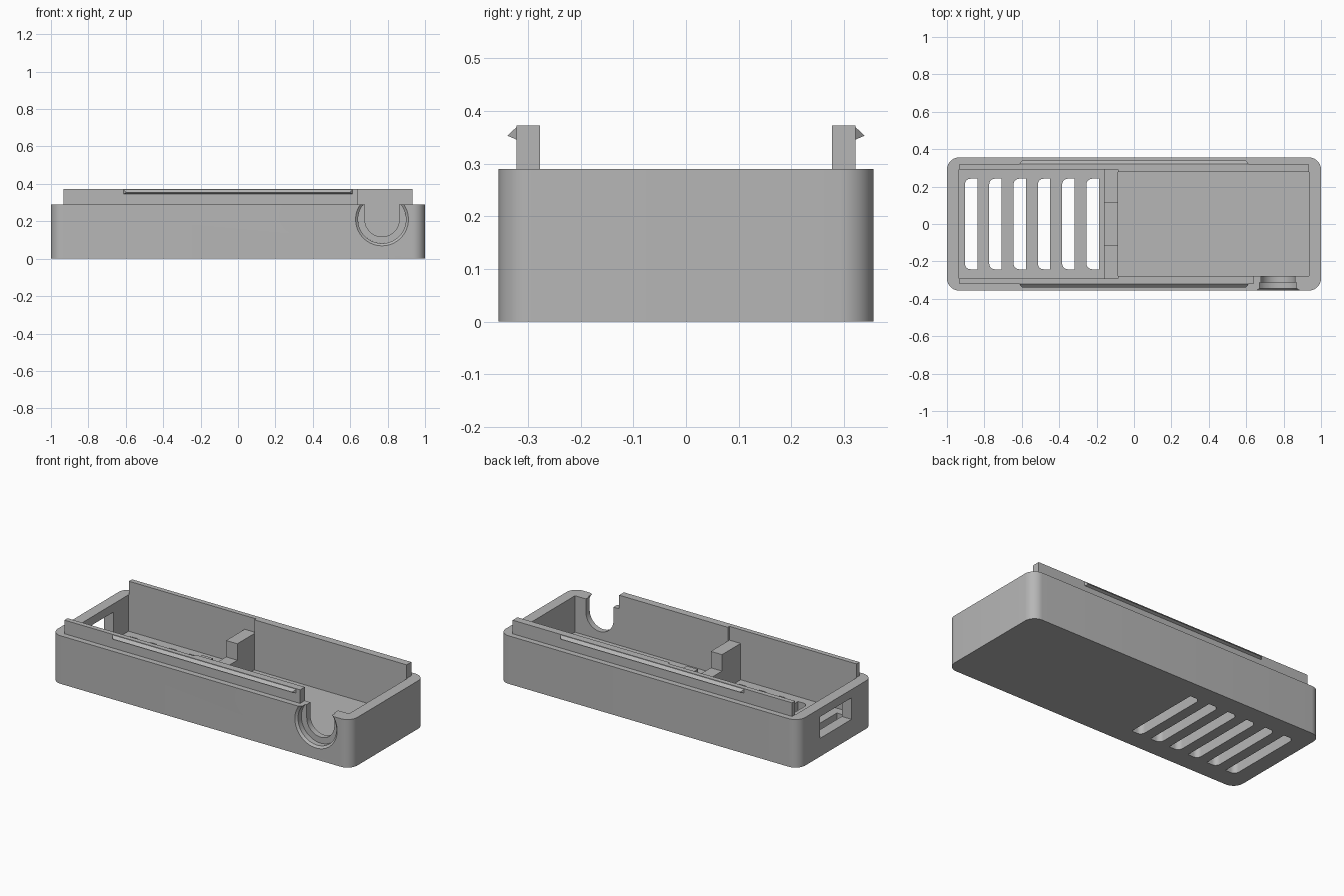
import bpy, bmesh, math
from mathutils import Matrix

cube = bpy.data.objects.get("Cube")
if cube:
    bpy.data.objects.remove(cube, do_unlink=True)

grey = bpy.data.materials.new("plastic_grey")
grey.use_nodes = True
COLOUR = (0.47, 0.47, 0.47, 1)
grey.diffuse_color = COLOUR
grey.node_tree.nodes["Principled BSDF"].inputs["Base Color"].default_value = COLOUR


def finish(name, bm):
    bmesh.ops.recalc_face_normals(bm, faces=bm.faces)
    mesh = bpy.data.meshes.new(name)
    bm.to_mesh(mesh)
    bm.free()
    mesh.materials.append(grey)
    obj = bpy.data.objects.new(name, mesh)
    bpy.context.scene.collection.objects.link(obj)
    return obj


def box(name, x, y, z, radius=0, rounded=lambda edge: True):
    """Box from (low, high) spans, with optional rounded upright edges."""
    bm = bmesh.new()
    bmesh.ops.create_cube(bm, size=1)
    for v in bm.verts:
        v.co = [span[1] if c > 0 else span[0] for c, span in zip(v.co, (x, y, z))]
    if radius:
        upright = [e for e in bm.edges
                   if abs(e.verts[0].co.z - e.verts[1].co.z) > 0.001 and rounded(e)]
        bmesh.ops.bevel(bm, geom=upright, offset=radius, segments=10,
                        profile=0.5, affect='EDGES')
    return finish(name, bm)


def round_cutter(x, z, y, r_back, r_front):
    """Cylinder or cone running along y."""
    bm = bmesh.new()
    place = Matrix.Translation((x, sum(y) / 2, z)) @ Matrix.Rotation(math.pi / 2, 4, 'X')
    bmesh.ops.create_cone(bm, cap_ends=True, segments=64, radius1=r_back,
                          radius2=r_front, depth=y[1] - y[0], matrix=place)
    return finish("cutter", bm)


def combine(target, tool, operation='DIFFERENCE'):
    mod = target.modifiers.new("combine", 'BOOLEAN')
    mod.operation, mod.solver, mod.object = operation, 'EXACT', tool
    bpy.context.view_layer.objects.active = target
    bpy.ops.object.modifier_apply(modifier=mod.name)
    bpy.data.objects.remove(tool, do_unlink=True)


# Tray shell with raised lips along both long walls
tray = box("tray", (-1, 1), (-0.356, 0.356), (0, 0.29), 0.065)
combine(tray, box("lip", (-0.933, 0.932), (0.27, 0.322), (0.2, 0.372)), 'UNION')
combine(tray, box("lip", (-0.933, 0.64), (-0.322, -0.27), (0.2, 0.372)), 'UNION')

# Cavity, slightly wider in the vented half
FLOOR = 0.07
combine(tray, box("cutter", (-0.1, 0.935), (-0.277, 0.277), (FLOOR, 1)))
combine(tray, box("cutter", (-0.935, -0.085), (-0.2925, 0.2925), (FLOOR, 1)))

# Vent slots, rounded on the outer side
for i in range(6):
    x = -0.904 + 0.13 * i
    combine(tray, box("cutter", (x, x + 0.066), (-0.242, 0.242), (-0.1, 0.15), 0.03,
                      lambda e, x=x: e.verts[0].co.x < x + 0.01))

# Connector port in the end wall
combine(tray, box("cutter", (-1.1, -0.9), (-0.15, 0.15), (0.11, 0.24)))

# Cable notch: U cut through the wall, round recess and flared rim
NX, NZ = 0.77, 0.21
combine(tray, round_cutter(NX, NZ, (-0.4, -0.2), 0.092, 0.092))
combine(tray, box("cutter", (NX - 0.092, NX + 0.092), (-0.4, -0.2), (NZ, 0.5)))
combine(tray, round_cutter(NX, NZ, (-0.4, -0.313), 0.128, 0.128))
combine(tray, round_cutter(NX, NZ, (-0.36, -0.34), 0.122, 0.146))

# Divider: low sill between two tall posts
DIVIDER_X = (-0.16, -0.085)
box("divider_sill", DIVIDER_X, (-0.12, 0.12), (0.06, 0.19))
for side, name in ((1, "back_post"), (-1, "front_post")):
    box(name, DIVIDER_X, sorted((side * 0.115, side * 0.3)), (0.06, 0.289))

# Snap ridges along the outside of the lips, tapered at the ends
for side, name in ((1, "back_snap_ridge"), (-1, "front_snap_ridge")):
    bm = bmesh.new()
    for end in (-1, 1):
        for reach, y, z in ((0.615, 0.32, 0.371), (0.598, 0.339, 0.353), (0.615, 0.32, 0.345)):
            bm.verts.new((end * reach, side * y, z))
    bmesh.ops.convex_hull(bm, input=bm.verts)
    finish(name, bm)

# Smooth the rounded corners and the notch
bpy.ops.object.select_all(action='DESELECT')
tray.select_set(True)
bpy.context.view_layer.objects.active = tray
bpy.ops.object.shade_smooth_by_angle(angle=math.radians(25))
